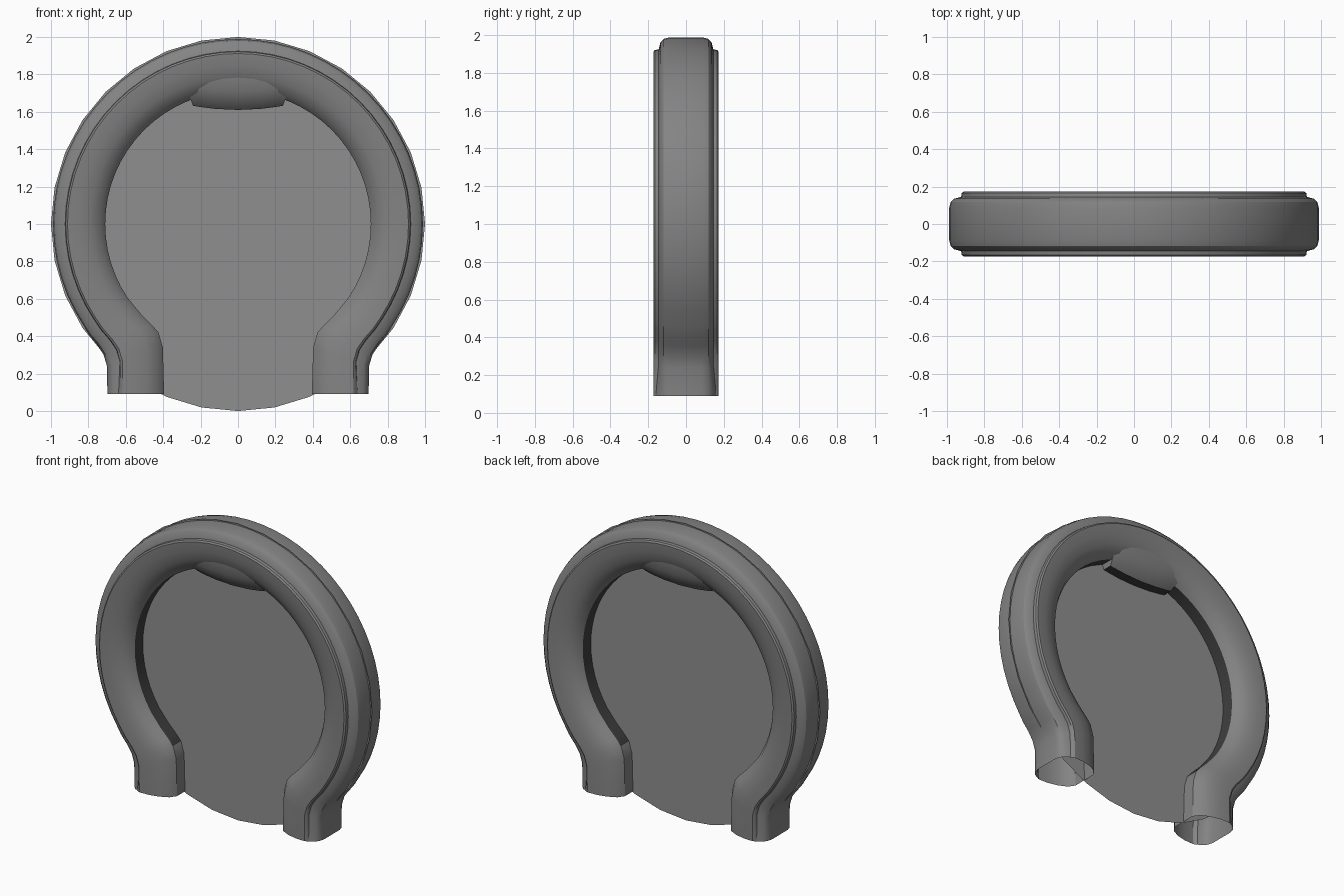
import bpy, bmesh, math

if "Cube" in bpy.data.objects:
    bpy.data.objects.remove(bpy.data.objects["Cube"])


def make_material(name, value):
    mat = bpy.data.materials.new(name)
    mat.diffuse_color = (value, value, value, 1)
    mat.use_nodes = True
    mat.node_tree.nodes["Principled BSDF"].inputs["Base Color"].default_value = mat.diffuse_color
    return mat


frame_grey = make_material("frame_grey", 0.23)
panel_grey = make_material("panel_grey", 0.275)
dark_grey = make_material("dark_grey", 0.05)


def make_object(name, verts, faces, mats, smooth=True, dark_rule=None):
    mesh = bpy.data.meshes.new(name)
    mesh.from_pydata(verts, [], faces)
    for mat in mats:
        mesh.materials.append(mat)
    bm = bmesh.new()
    bm.from_mesh(mesh)
    bmesh.ops.recalc_face_normals(bm, faces=bm.faces)
    for f in bm.faces:
        if dark_rule and dark_rule(f.calc_center_median(), f.normal):
            f.material_index = 1
    bm.to_mesh(mesh)
    bm.free()
    ob = bpy.data.objects.new(name, mesh)
    bpy.context.collection.objects.link(ob)
    if smooth:
        bpy.ops.object.select_all(action='DESELECT')
        ob.select_set(True)
        bpy.context.view_layer.objects.active = ob
        bpy.ops.object.shade_smooth_by_angle(angle=math.radians(32))
    return ob


def skin(rows, closed):
    """Join equal-length rows of points with quads."""
    n = len(rows[0])
    verts = [p for row in rows for p in row]
    faces = []
    for i in range(len(rows) - 1):
        for j in range(n if closed else n - 1):
            k = (j + 1) % n
            faces.append((i * n + j, i * n + k, (i + 1) * n + k, (i + 1) * n + j))
    return verts, faces


def mirrored(half):
    """Mirror a half section from the front side to the back side."""
    return [(t, -y) for t, y in half] + [(t, y) for t, y in reversed(half)]


# Frame: stepped section swept round the arch and down both legs
arch = mirrored([(0, .085), (.09, .125), (.28, .153), (.5, .169), (.72, .173), (.755, .165),
                 (.765, .145), (.9, .135), (.965, .118), (.995, .085)])
foot = mirrored([(0, .085), (.09, .125), (.28, .153), (.5, .169), (.72, .171), (.755, .167),
                 (.80, .160), (.9, .142), (.965, .118), (.995, .085)])
step = math.tau / 64
right = []
for i in range(0, 23):
    s, c = math.sin(i * step), math.cos(i * step)
    right.append((.71 * s, 1 + .71 * c, .990 * s, 1 + .990 * c))
right += [(.52, .52, .80, .41), (.46, .46, .755, .355), (.425, .42, .72, .30),
          (.402, .34, .702, .24), (.395, .09, .70, .09)]
left = [(-a, b, -c, d) for a, b, c, d in reversed(right[1:])]
rows = [[(xi + (xo - xi) * t, y, zi + (zo - zi) * t)
         for t, y in (foot if zo < .1 else arch)]
        for xi, zi, xo, zo in left + right]
# The inner wall of the arch is dark
make_object("arch_frame", *skin(rows, True), [frame_grey, dark_grey],
            dark_rule=lambda c, n: abs(c.y) < .01 and c.z > .43
            and math.hypot(c.x, c.z - 1) < .75)

# Rounded pad under the crown of the arch, dark underneath
pad_section = mirrored([(1.84, .154), (1.77, .149), (1.71, .137), (1.65, .112), (1.61, .065)])
rows = []
for u in (-1, -.85, -.5, 0, .5, .85, 1):
    rows.append([(u * (.24 + .4 * min(z - 1.61, .15)),
                  y * (1 - .05 * u ** 4),
                  z + .022 * u * u) for z, y in pad_section])
verts, faces = skin(rows, False)
n = len(pad_section)
faces += [tuple(range(n)), tuple(range(len(verts) - n, len(verts)))]
make_object("crown_pad", verts, faces, [frame_grey, dark_grey],
            dark_rule=lambda c, n: abs(c.y) < .01 and n.z < -.9)

# Flat round panel filling the middle
rim = [(math.sin(i * math.tau / 32), 0, 1 - math.cos(i * math.tau / 32)) for i in range(32)]
make_object("centre_panel", rim, [tuple(range(32))], [panel_grey], smooth=False)
